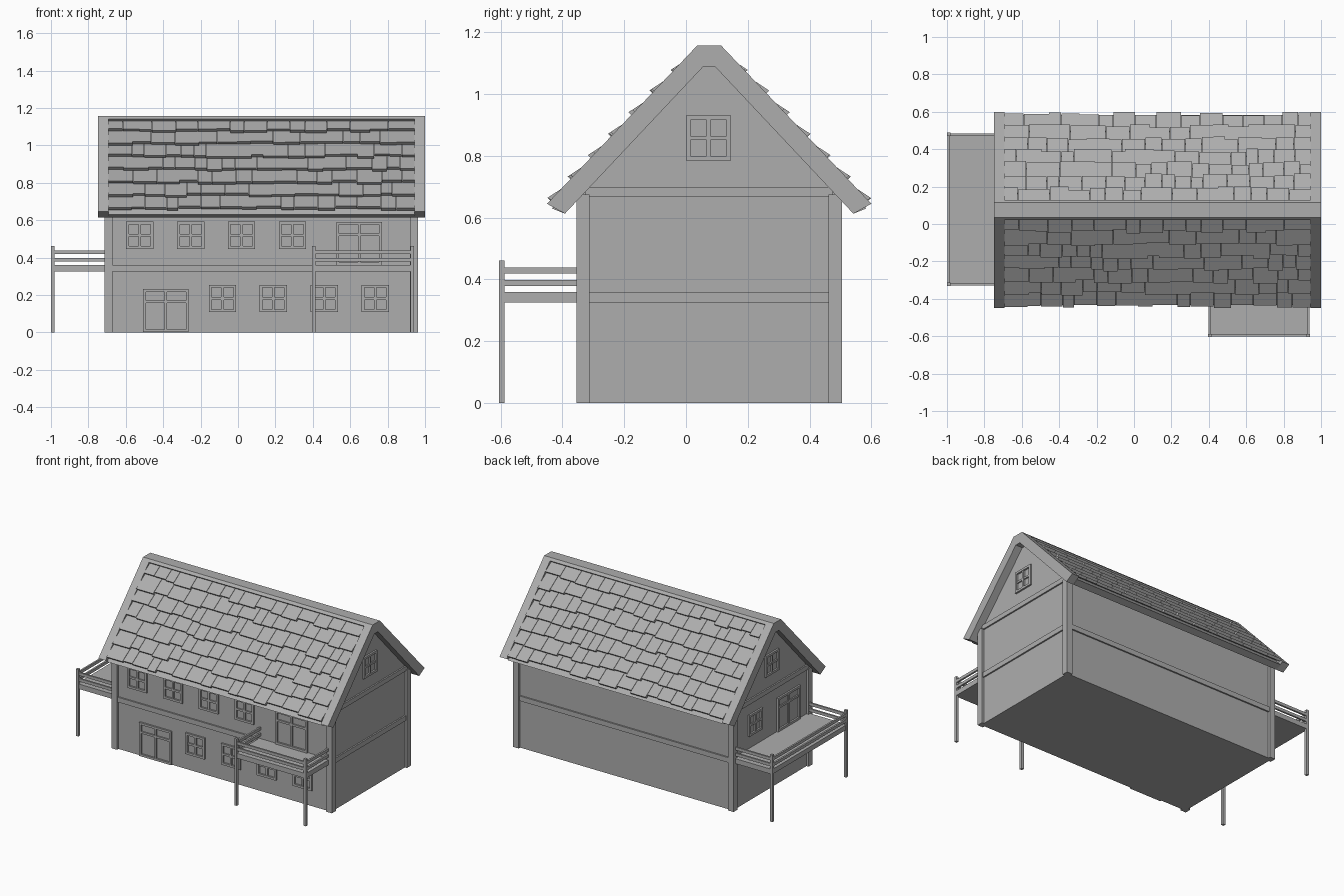
import bpy, bmesh, random
from mathutils import Vector

random.seed(4)
if "Cube" in bpy.data.objects:
    bpy.data.objects.remove(bpy.data.objects["Cube"], do_unlink=True)

grey = bpy.data.materials.new("plain_grey")
grey.use_nodes = True
grey.diffuse_color = (0.42, 0.42, 0.42, 1)
grey.node_tree.nodes["Principled BSDF"].inputs["Base Color"].default_value = grey.diffuse_color


def finish(name, bm):
    bmesh.ops.recalc_face_normals(bm, faces=bm.faces)
    mesh = bpy.data.meshes.new(name)
    bm.to_mesh(mesh)
    bm.free()
    mesh.materials.append(grey)
    obj = bpy.data.objects.new(name, mesh)
    bpy.context.collection.objects.link(obj)
    return obj


def add_box(bm, lo, hi, place=Vector):
    """Box between two corners; place maps local coordinates to the model."""
    for v in bmesh.ops.create_cube(bm, size=1)["verts"]:
        v.co = place([l + (h - l) * (c + 0.5) for l, h, c in zip(lo, hi, v.co)])


def boxes(name, *pairs, place=Vector):
    bm = bmesh.new()
    for lo, hi in pairs:
        add_box(bm, lo, hi, place)
    return finish(name, bm)


def prism(name, profile, x0, x1):
    """Extrude a (y, z) profile along x."""
    bm = bmesh.new()
    face = bm.faces.new([bm.verts.new((x0, y, z)) for y, z in profile])
    ext = bmesh.ops.extrude_face_region(bm, geom=[face])["geom"]
    for v in ext:
        if isinstance(v, bmesh.types.BMVert):
            v.co.x = x1
    return finish(name, bm)


# Main dimensions
MID = 0.075
X0, X1, Y0, Y1 = -0.715, 0.963, -0.355, 0.505
WX0, WX1, WY0, WY1 = X0 + 0.016, X1 - 0.016, Y0 + 0.016, Y1 - 0.016
POST = 0.043
ROOF_X0, ROOF_X1, BOARD = -0.748, 1.0, 0.055
DECK_LO, DECK_HI = 0.326, 0.36


def both(half):
    """Complete a half profile by mirroring it about the ridge."""
    return half + [(2 * MID - y, z) for y, z in reversed(half)]


# Walls and gables
prism("walls", both([(WY0, 0), (WY0, 0.68), (MID - 0.01, 1.11)]), WX0, WX1)

# Corner posts
for side, x in (("right", X0), ("left", X1 - POST)):
    for end, y in (("front", Y0), ("back", Y1 - POST)):
        boxes(f"{end}_{side}_corner_post", ((x, y, 0), (x + POST, y + POST, 0.675)))

# Floor beams around the house and tie beams at the gables
G = 0.006
boxes("floor_beam", ((X0 + G, Y0 + G, DECK_LO), (X1 - G, Y1 - G, DECK_HI)))
boxes("gable_tie_beam", ((X0 + G, Y0 + 0.03, 0.667), (X1 - G, Y1 - 0.03, 0.699)))

# Roof: gable boards, recessed roof deck and ridge cap
top, eave = Vector((0.036, 1.157)), Vector((-0.45, 0.645))
under_eave, under_top = (-0.392, 0.613), (0.056, 1.089)
down = (eave - top).normalized()
out = Vector((down.y, -down.x))
sink = -0.022 * out


def vee(upper_top, upper_eave):
    upper = [tuple(upper_eave), tuple(upper_top)]
    lower = [under_eave, under_top]
    return both(upper) + both(lower)[::-1]


prism("right_gable_board", vee(top, eave), ROOF_X0, ROOF_X0 + BOARD)
prism("left_gable_board", vee(top, eave), ROOF_X1 - BOARD, ROOF_X1)
prism("roof_deck", vee(top + sink, eave + sink), ROOF_X0 + BOARD, ROOF_X1 - BOARD)
cap = top + 0.022 * down
prism("ridge_cap", both([tuple(cap + 2 * sink), tuple(cap), tuple(top)]),
      ROOF_X0 + BOARD, ROOF_X1 - BOARD)

# Shingles: seven overlapping rows of random widths on each slope
for side in ("front", "back"):
    def on_slope(c, flip=side == "back"):
        x, s, n = c
        lift = -0.016 + 0.026 * (s - row_top) / 0.11
        p = top + down * s + out * (n + lift)
        return Vector((x, 2 * MID - p.x if flip else p.x, p.y))

    bm = bmesh.new()
    for row in range(7):
        tip = 0.106 + 0.096 * row
        row_top = max(tip - 0.11, 0.015)
        x, end = ROOF_X0 + BOARD, ROOF_X1 - BOARD
        while x < end - 0.001:
            w = random.uniform(0.06, 0.135)
            if end - x - w < 0.05:
                w = end - x
            s1 = tip + random.uniform(-0.012, 0.012)
            add_box(bm, (x, row_top, -0.018), (x + w - 0.002, s1, 0), on_slope)
            x += w
    finish(f"{side}_shingles", bm)


# Windows and doors: raised frames set on a wall
def front_wall(c):
    return Vector((c[0], WY0 - c[2], c[1]))


def left_wall(c):
    return Vector((WX1 + c[2], c[0], c[1]))


def right_wall(c):
    return Vector((WX0 - c[2], c[0], c[1]))


def frame(name, place, u, v, w, h, bar_z):
    """Frame centred on u with its sill at v, one mullion and one cross bar."""
    b, m, d, l, r, t = 0.015, 0.007, 0.012, u - w / 2, u + w / 2, v + h
    boxes(name,
          ((l, v, -0.005), (l + b, t, d)), ((r - b, v, -0.005), (r, t, d)),
          ((l + b, v, -0.005), (r - b, v + b, d)), ((l + b, t - b, -0.005), (r - b, t, d)),
          ((u - m, v + b, -0.005), (u + m, t - b, d - 0.002)),
          ((l + b, v + bar_z - m, -0.005), (r - b, v + bar_z + m, d - 0.003)),
          place=place)


def window(name, place, u, v):
    frame(name, place, u, v, 0.146, 0.146, 0.073)


def door(name, place, u, v):
    frame(name, place, u, v, 0.244, 0.231, 0.163)


for i in range(4):
    window(f"upper_window_{i + 1}", front_wall, -0.525 + 0.272 * i, 0.446)
    window(f"lower_window_{i + 1}", front_wall, -0.083 + 0.272 * i, 0.108)
door("front_door", front_wall, -0.386, 0.001)
door("front_balcony_door", front_wall, 0.648, DECK_HI)
door("side_balcony_door", right_wall, -0.11, DECK_HI)
window("side_window", right_wall, 0.25, 0.446)
window("left_gable_window", left_wall, 0.073, 0.785)
window("right_gable_window", right_wall, 0.073, 0.785)


# Balconies: floor, two outer posts and two rails on three sides
def balcony(name, place, u0, u1, reach):
    t = 0.018
    boxes(f"{name}_floor", ((u0 + 0.003, DECK_LO, -0.01), (u1 - 0.003, DECK_HI, reach - 0.004)),
          place=place)
    boxes(f"{name}_posts", *[((u, 0, reach - t), (u + t, 0.461, reach)) for u in (u0, u1 - t)],
          place=place)
    rails = []
    for z in (0.378, 0.419):
        for u in (u0 + 0.003, u1 - t + 0.003):
            rails.append(((u, z, 0), (u + 0.012, z + 0.02, reach - t)))
        rails.append(((u0 + t, z, reach - t + 0.003), (u1 - t, z + 0.02, reach - 0.003)))
    boxes(f"{name}_rails", *rails, place=place)


balcony("front_balcony", front_wall, 0.396, 0.94, 0.605 + WY0)
balcony("side_balcony", right_wall, -0.332, 0.488, 1 + WX0)
